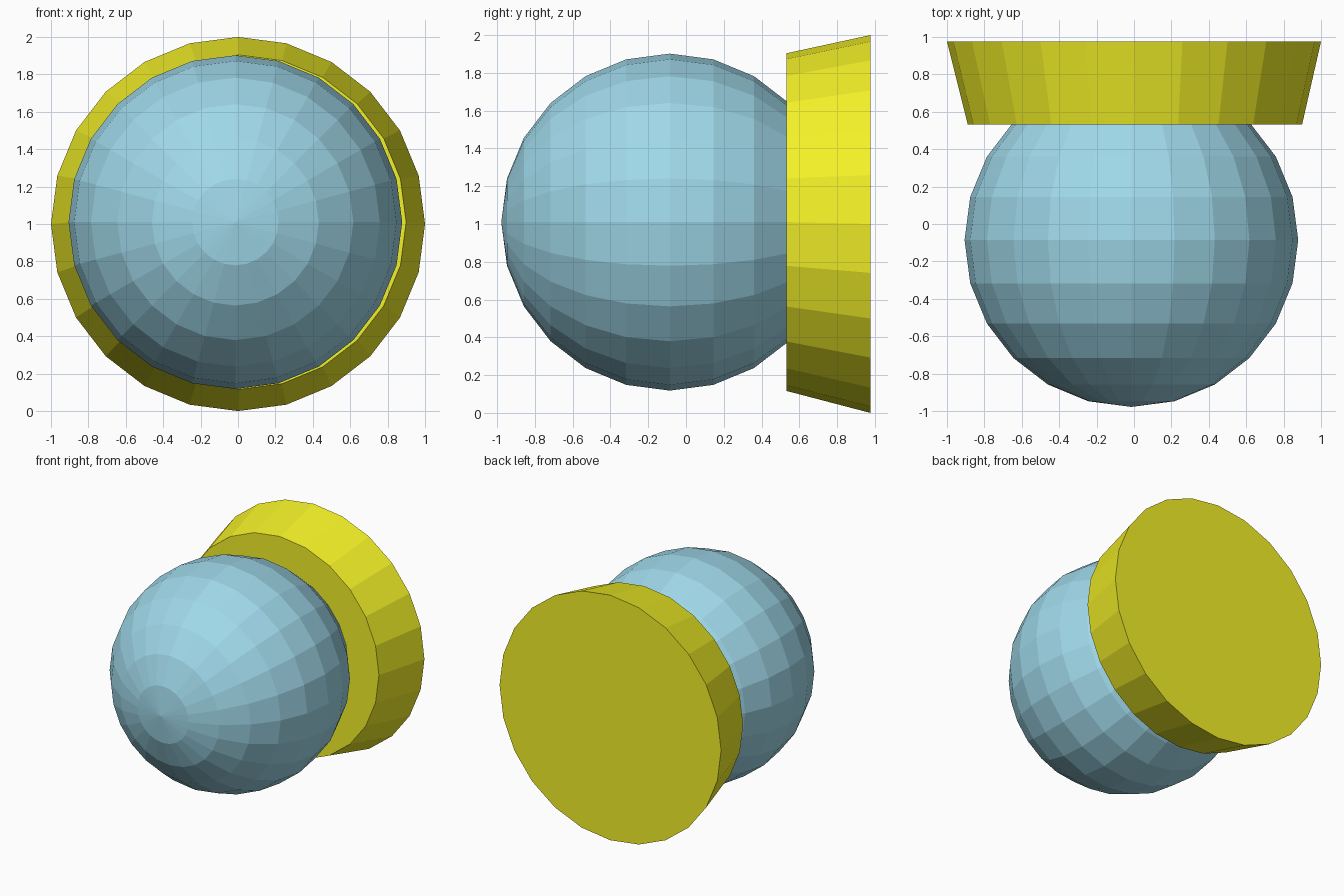
import bpy, bmesh
from math import sin, cos, tau, radians
from mathutils import Matrix

if "Cube" in bpy.data.objects:
    bpy.data.objects.remove(bpy.data.objects["Cube"])

SIDES = 24


def finish(name, bm, color):
    bmesh.ops.recalc_face_normals(bm, faces=bm.faces)
    mesh = bpy.data.meshes.new(name)
    bm.to_mesh(mesh)
    bm.free()
    mat = bpy.data.materials.new(name + "_color")
    mat.diffuse_color = (*color, 1)
    mat.use_nodes = True
    mat.node_tree.nodes["Principled BSDF"].inputs["Base Color"].default_value = mat.diffuse_color
    mesh.materials.append(mat)
    obj = bpy.data.objects.new(name, mesh)
    bpy.context.collection.objects.link(obj)


def ring(bm, x, y, z, radius):
    return [bm.verts.new((x + radius * cos(tau * i / SIDES), y,
                          z + radius * sin(tau * i / SIDES)))
            for i in range(SIDES)]


# Round knob, poles along the y axis
bm = bmesh.new()
bmesh.ops.create_uvsphere(
    bm, u_segments=SIDES, v_segments=12, radius=0.892,
    matrix=Matrix.Translation((-0.014, -0.086, 1.01)) @ Matrix.Rotation(radians(90), 4, 'X'))
finish("ball", bm, (0.35, 0.69, 0.82))

# Flared base plate; its narrow end is very slightly off-centre
bm = bmesh.new()
narrow = ring(bm, 0.005, 0.533, 1.01, 0.894)
wide = ring(bm, 0, 0.976, 1.0, 1.0)
for i in range(SIDES):
    j = (i + 1) % SIDES
    bm.faces.new((narrow[i], narrow[j], wide[j], wide[i]))
bm.faces.new(narrow)
bm.faces.new(wide)
finish("base_plate", bm, (0.9, 0.88, 0.02))
